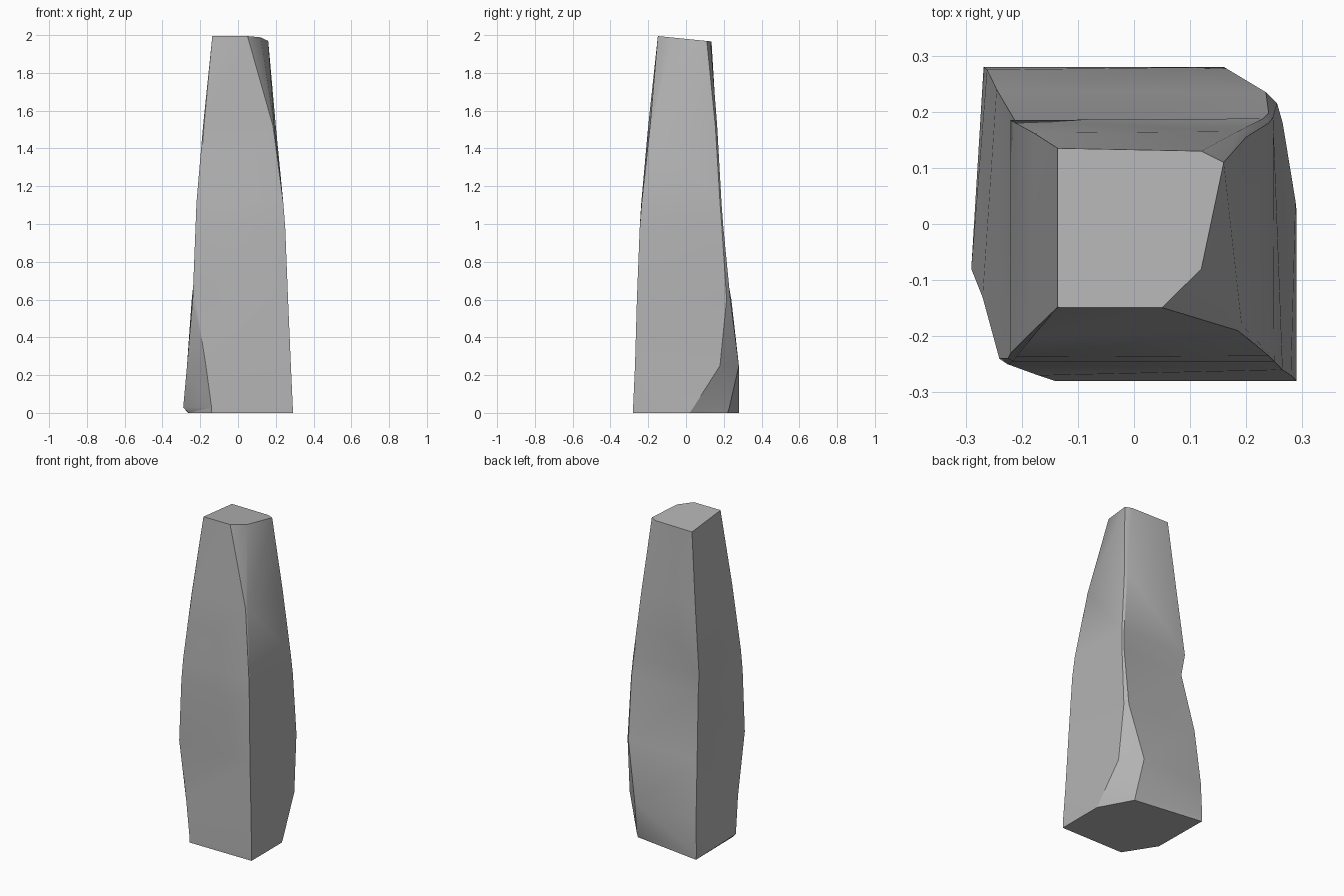
import bpy
import bmesh
import math
from mathutils import Vector

default_cube = bpy.data.objects.get("Cube")
if default_cube:
    bpy.data.objects.remove(default_cube, do_unlink=True)


def make_material(name, colour):
    material = bpy.data.materials.new(name)
    material.use_nodes = True
    material.diffuse_color = colour
    material.node_tree.nodes["Principled BSDF"].inputs["Base Color"].default_value = colour
    return material


# Heights of the chiselled rings, and the path each vertical edge takes
# through them (x, y pairs in hundredths of a unit)
HEIGHTS = (0, 3, 25, 60, 98, 111, 152, 198)
EDGE_PATHS = {
    "front_left_side": ((-26, -9), (-29, -8), (-27, -13), (-24, -24),
                        (-22.5, -24), (-22, -23), (-18.5, -19.5), (-13.6, -14.8)),
    "front_left_face": ((-14, -28), (-14, -28), (-17, -27), (-22.5, -25),
                        (-21.5, -24.5), (-21, -23.7), (-18, -20), (-13.2, -14.9)),
    "front_right_face": ((29, -28), (29, -28), (28, -27), (26.5, -26),
                         (25, -24.5), (24, -23.5), (18.5, -19), (5, -14.9)),
    "front_right_side": ((29, -28), (29, -28), (28, -27), (26.5, -26),
                         (25, -24.5), (24, -23), (19.2, -18), (12, -8)),
    "back_right_side": ((29, 2), (28.8, 4), (26.5, 18), (25.5, 21.5),
                        (24.8, 19), (24, 18), (20, 15.5), (16, 11)),
    "back_right_face": ((18, 22), (18, 23), (16, 28), (23.5, 23.5),
                        (24, 19.8), (23, 18.8), (18.5, 16.5), (12, 13)),
    "back_left": ((-26.5, 28), (-26.8, 28), (-26.2, 27.5), (-24.5, 24),
                  (-20.5, 17.2), (-22, 18.5), (-17.8, 16.2), (-13.6, 13.5)),
}


def top_slope(y):
    """The crown falls gently from the front to the back."""
    return -y / 10


def build_pillar(name, material):
    bm = bmesh.new()
    rings = []
    for level, height in enumerate(HEIGHTS):
        ring = []
        for path in EDGE_PATHS.values():
            x, y = path[level]
            tilt = top_slope(y) if height == HEIGHTS[-1] else 0
            ring.append(bm.verts.new(Vector((x, y, height + tilt)) / 100))
        rings.append(ring)

    # Walls between neighbouring rings, then the foot and the crown
    for lower, upper in zip(rings, rings[1:]):
        for i in range(len(lower)):
            j = (i + 1) % len(lower)
            bm.faces.new((lower[i], lower[j], upper[j], upper[i]))
    bm.faces.new(reversed(rings[0]))
    bm.faces.new(rings[-1])

    # Join edges that run together, and fix the folds of bent faces
    bmesh.ops.remove_doubles(bm, verts=bm.verts, dist=0.0005)
    bmesh.ops.triangulate(bm, faces=bm.faces[:])
    bmesh.ops.recalc_face_normals(bm, faces=bm.faces[:])

    mesh = bpy.data.meshes.new(name)
    bm.to_mesh(mesh)
    bm.free()
    mesh.materials.append(material)
    pillar = bpy.data.objects.new(name, mesh)
    bpy.context.collection.objects.link(pillar)
    return pillar


# Standing stone with softly shaded facets and crisp corners
stone_grey = make_material("stone_grey", (0.45, 0.45, 0.45, 1))
pillar = build_pillar("stone_pillar", stone_grey)
bpy.ops.object.select_all(action="DESELECT")
pillar.select_set(True)
bpy.context.view_layer.objects.active = pillar
bpy.ops.object.shade_smooth_by_angle(angle=math.radians(30))
